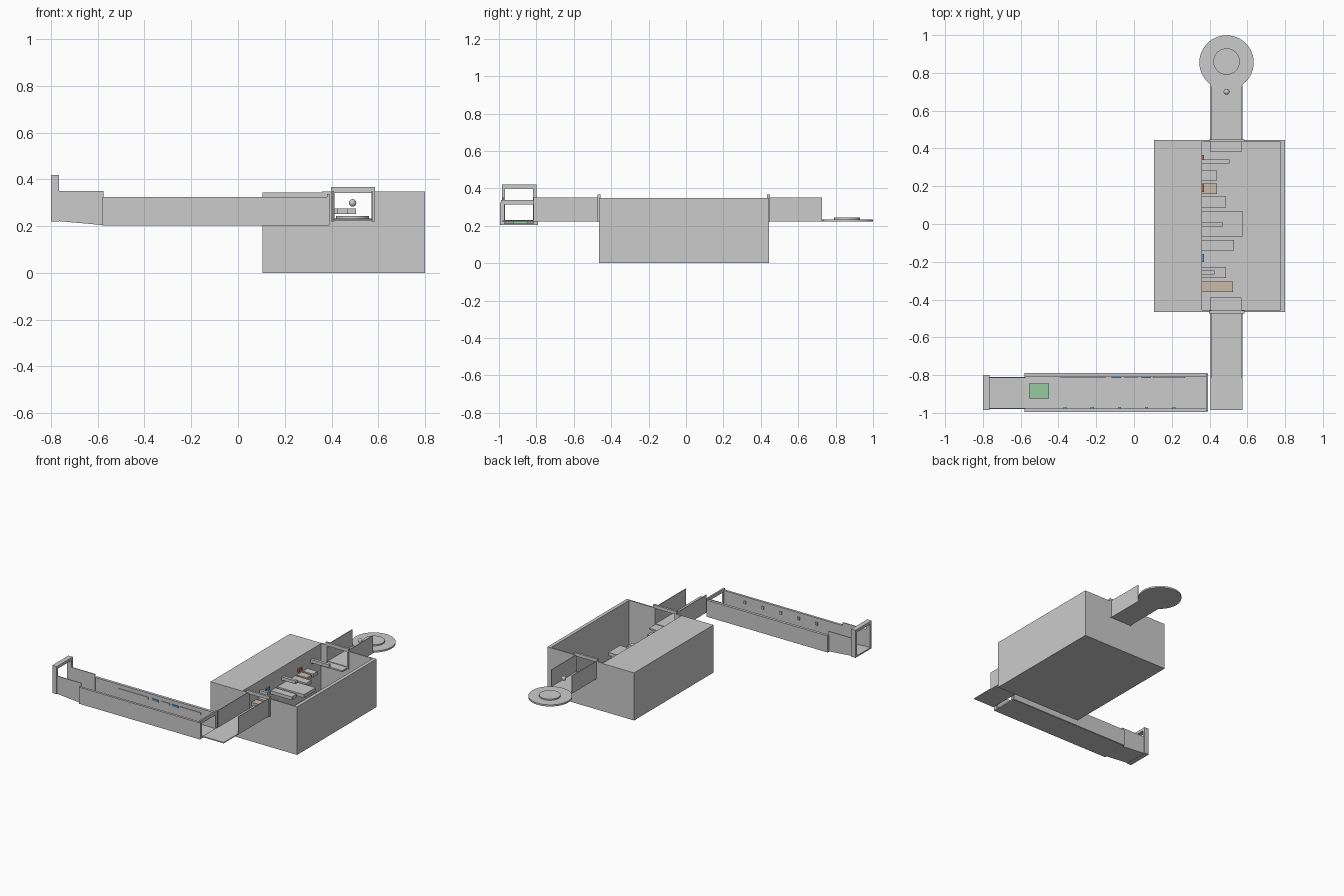
import bpy, bmesh
from math import radians

if "Cube" in bpy.data.objects:
    bpy.data.objects.remove(bpy.data.objects["Cube"])


def colour(name, rgb):
    m = bpy.data.materials.new(name)
    m.diffuse_color = (*rgb, 1)
    m.use_nodes = True
    m.node_tree.nodes["Principled BSDF"].inputs["Base Color"].default_value = m.diffuse_color
    return m


RED = colour("red", (0.55, 0.12, 0.1))
BLUE = colour("blue", (0.1, 0.35, 0.7))
TAN = colour("tan", (0.6, 0.5, 0.4))
GREEN = colour("green", (0.3, 0.6, 0.35))


def finish(bm, name, mat=None):
    me = bpy.data.meshes.new(name)
    bm.to_mesh(me)
    bm.free()
    ob = bpy.data.objects.new(name, me)
    bpy.context.collection.objects.link(ob)
    if mat:
        me.materials.append(mat)
    return ob


def box(name, x, y, z, mat=None):
    """Box from (min, max) pairs."""
    bm = bmesh.new()
    bmesh.ops.create_cube(bm, size=1)
    for v in bm.verts:
        v.co = [r[0] if c < 0 else r[1] for c, r in zip(v.co, (x, y, z))]
    return finish(bm, name, mat)


def disc(name, c, r, z, n=48):
    bpy.ops.mesh.primitive_cylinder_add(vertices=n, radius=r, depth=z[1] - z[0],
                                        location=(*c, sum(z) / 2))
    bpy.context.object.name = name
    bpy.ops.object.shade_smooth_by_angle(angle=radians(30))


def prism_xz(name, pts, y):
    """Side profile in xz, extruded along y."""
    bm = bmesh.new()
    f = bm.faces.new([bm.verts.new((px, y[0], pz)) for px, pz in pts])
    ext = bmesh.ops.extrude_face_region(bm, geom=[f])["geom"]
    for v in ext:
        if isinstance(v, bmesh.types.BMVert):
            v.co.y = y[1]
    bmesh.ops.recalc_face_normals(bm, faces=bm.faces)
    return finish(bm, name)


# Main block: solid left side around an open pit
box("block_left", (0.105, 0.36), (-0.465, 0.445), (0, 0.345))
box("pit_right_wall", (0.775, 0.80), (-0.465, 0.445), (0, 0.348))
box("pit_floor", (0.36, 0.775), (-0.465, 0.445), (0, 0.012))

# End walls with doorways, door frames and entry ledges
DOOR = (0.41, 0.572)
for tag, wall, frame, ledge in (
        ("front", (-0.465, -0.455), (-0.473, -0.458), (-0.455, -0.39)),
        ("back", (0.435, 0.445), (0.433, 0.448), (0.38, 0.435))):
    box(tag + "_wall_below_door", (0.36, 0.775), wall, (0.012, 0.225))
    box(tag + "_wall_left", (0.36, DOOR[0]), wall, (0.225, 0.348))
    box(tag + "_wall_right", (DOOR[1], 0.775), wall, (0.225, 0.348))
    box(tag + "_door_lintel", (0.397, 0.585), frame, (0.343, 0.367))
    box(tag + "_door_post_left", (0.397, 0.412), frame, (0.22, 0.343))
    box(tag + "_door_post_right", (0.57, 0.585), frame, (0.22, 0.343))
    box(tag + "_entry_ledge", (0.405, 0.57), ledge, (0.215, 0.226))

# Stepping blocks sticking out of the left pit wall: y min, y max, x end
for i, (y0, y1, x1) in enumerate((
        (-0.36, -0.305, 0.525), (-0.285, -0.23, 0.487), (-0.14, -0.085, 0.53),
        (-0.065, 0.068, 0.575), (0.088, 0.145, 0.487), (0.16, 0.215, 0.44),
        (0.23, 0.283, 0.44))):
    box(f"step_{i}", (0.36, x1), (y0, y1), (0.2, 0.224), TAN if i in (0, 5) else None)

# Thin wall rods and small wall lamps
for i, (yc, x1) in enumerate(((-0.257, 0.425), (-0.002, 0.47), (0.33, 0.505))):
    box(f"wall_rod_{i}", (0.36, x1), (yc - 0.011, yc + 0.011), (0.252, 0.275))
for i, (yc, m) in enumerate(((-0.18, BLUE), (0.19, RED), (0.345, RED))):
    box(f"wall_lamp_{i}", (0.36, 0.37), (yc - 0.02, yc + 0.02), (0.24, 0.262), m)

# Front and back corridors
for tag, floor, walls in (("front", (-0.985, -0.465), (-0.815, -0.465)),
                          ("back", (0.445, 0.80), (0.445, 0.728))):
    box(tag + "_corridor_floor", (0.405, 0.575), floor, (0.222, 0.229))
    for side, x in (("left", 0.405), ("right", 0.570)):
        box(f"{tag}_corridor_wall_{side}", (x, x + 0.005), walls, (0.225, 0.35))

# Round end platform and floating ball
disc("round_platform", (0.49, 0.855), 0.144, (0.222, 0.234))
disc("platform_plate", (0.49, 0.86), 0.07, (0.234, 0.243))
bpy.ops.mesh.primitive_uv_sphere_add(segments=12, ring_count=8, radius=0.016,
                                     location=(0.49, 0.70, 0.30))
bpy.context.object.name = "ball"

# Long side hall
box("hall_floor", (-0.58, 0.39), (-0.99, -0.795), (0.203, 0.212))
box("hall_front_wall", (-0.58, 0.39), (-0.995, -0.978), (0.205, 0.325))
box("hall_back_wall", (-0.58, 0.39), (-0.81, -0.79), (0.205, 0.325))
box("hall_end_lintel", (0.38, 0.392), (-0.99, -0.795), (0.315, 0.338))
for i, y in enumerate((-0.99, -0.815)):
    box(f"hall_end_post_{i}", (0.38, 0.392), (y, y + 0.02), (0.205, 0.32))
for i, (x0, x1, m) in enumerate(((-0.39, -0.15, None), (-0.12, -0.07, BLUE),
                                 (-0.05, 0.02, None), (0.04, 0.09, BLUE),
                                 (0.1, 0.27, None))):
    box(f"back_panel_{i}", (x0, x1), (-0.815, -0.81), (0.282, 0.297), m)
for i in range(5):
    x = -0.365 + 0.144 * i
    box(f"front_wall_lamp_{i}", (x - 0.008, x + 0.008), (-0.978, -0.97), (0.275, 0.295))
box("floor_tile", (-0.555, -0.45), (-0.925, -0.845), (0.212, 0.232), GREEN)

# Sloped passage beyond the hall
prism_xz("passage_floor", ((-0.77, 0.222), (-0.58, 0.205), (-0.58, 0.212), (-0.77, 0.229)),
         (-0.98, -0.81))
for i, y in enumerate((-0.98, -0.815)):
    prism_xz(f"passage_wall_{i}", ((-0.77, 0.222), (-0.575, 0.205), (-0.575, 0.35),
                                   (-0.77, 0.35)), (y, y + 0.006))

# Exit gate
box("gate_sill", (-0.80, -0.765), (-0.985, -0.80), (0.22, 0.23))
box("gate_lintel", (-0.80, -0.765), (-0.985, -0.80), (0.40, 0.42))
for i, y in enumerate((-0.985, -0.817)):
    box(f"gate_post_{i}", (-0.80, -0.765), (y, y + 0.017), (0.23, 0.40))
